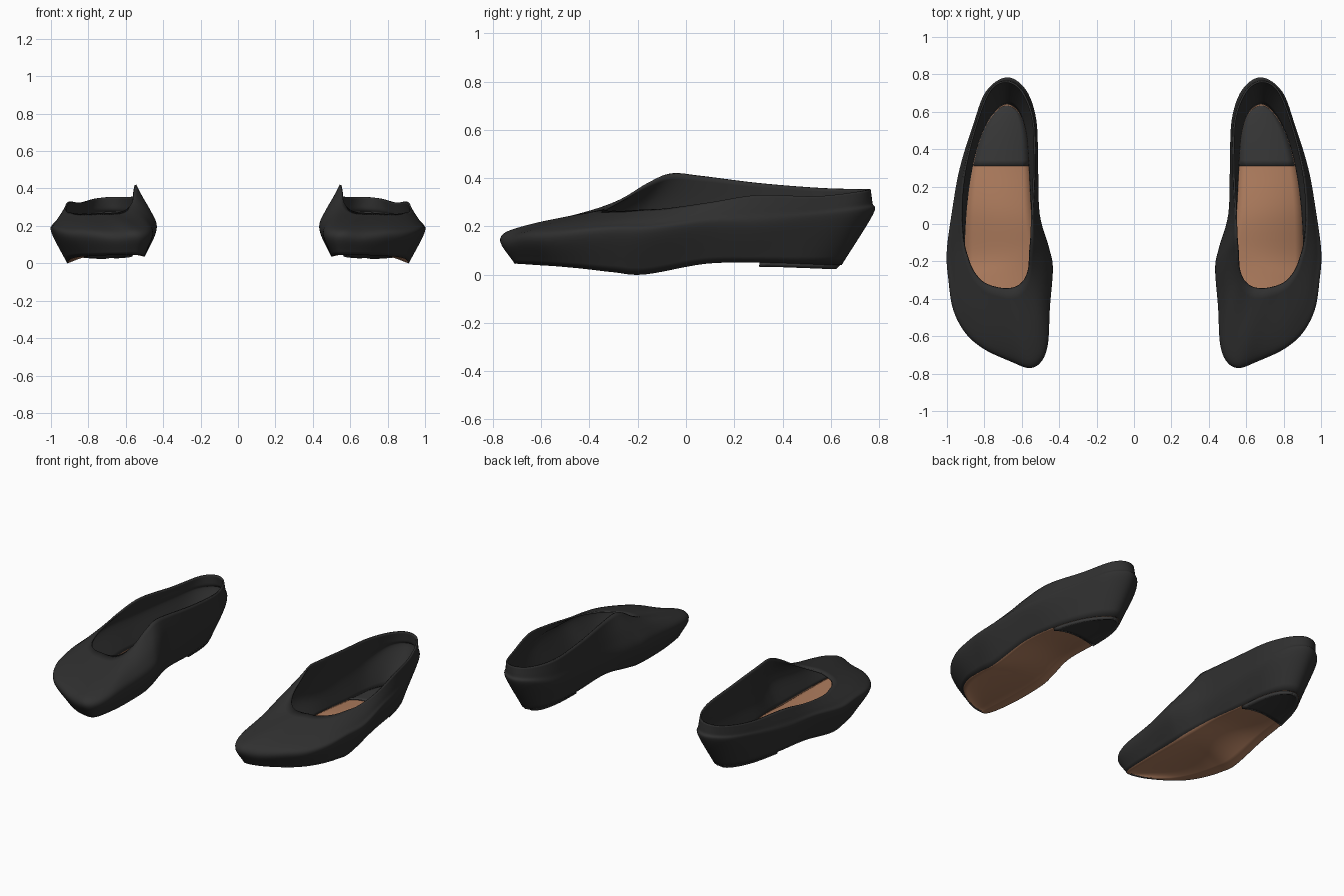
import bpy
from mathutils import Vector

if "Cube" in bpy.data.objects:
    bpy.data.objects.remove(bpy.data.objects["Cube"])

K = 6  # subdivisions per control segment


def material(name, rgb):
    m = bpy.data.materials.new(name)
    m.diffuse_color = (*rgb, 1)
    m.use_nodes = True
    m.node_tree.nodes["Principled BSDF"].inputs["Base Color"].default_value = m.diffuse_color
    return m


BLACK = material("black_leather", (0.029, 0.029, 0.029))
TAN = material("tan_sole", (0.44, 0.21, 0.115))
GREY = material("charcoal_heel", (0.038, 0.038, 0.038))

# Rings run toe -> outer side -> heel -> inner side (x, y, z)
SOLE = [(.56, -.71, .045), (.65, -.69, .045), (.76, -.62, .04), (.84, -.54, .035),
        (.89, -.43, .025), (.91, -.30, .01), (.912, -.17, .001), (.90, .08, .045),
        (.87, .30, .05), (.82, .48, .045), (.75, .60, .04), (.68, .645, .04),
        (.61, .60, .045), (.57, .48, .05), (.555, .30, .055), (.54, .05, .07),
        (.51, -.13, .05), (.50, -.24, .037), (.50, -.45, .035), (.51, -.61, .04),
        (.525, -.69, .045)]
WIDEST = [(.56, -.77, .15), (.66, -.735, .14), (.80, -.67, .15), (.90, -.585, .15),
          (.965, -.46, .16), (.99, -.30, .17), (.998, -.15, .17), (.968, .08, .2),
          (.928, .30, .2), (.86, .52, .22), (.79, .70, .24), (.68, .775, .25),
          (.58, .71, .24), (.525, .55, .2), (.515, .30, .19), (.505, .05, .18),
          (.455, -.13, .18), (.435, -.24, .18), (.45, -.45, .16), (.46, -.64, .15),
          (.495, -.735, .15)]
RIM = [(.68, -.345, .27), (.73, -.34, .27), (.78, -.325, .265), (.82, -.30, .265),
       (.86, -.25, .265), (.89, -.18, .27), (.915, -.08, .275), (.925, .10, .30),
       (.905, .30, .33), (.845, .54, .325), (.77, .72, .345), (.68, .765, .355),
       (.595, .71, .355), (.535, .55, .36), (.53, .30, .38), (.54, .06, .41),
       (.545, -.06, .42), (.555, -.15, .385), (.565, -.24, .33), (.59, -.30, .295),
       (.63, -.335, .275)]


def spline(p0, p1, p2, p3, t):
    return 0.5 * (2 * p1 + (p2 - p0) * t + (2 * p0 - 5 * p1 + 4 * p2 - p3) * t * t
                  + (3 * p1 - p0 - 3 * p2 + p3) * t ** 3)


def closed(points):
    p = [Vector(q) for q in points]
    n = len(p)
    return [spline(p[i - 1], p[i], p[(i + 1) % n], p[(i + 2) % n], s / K)
            for i in range(n) for s in range(K)]


def opened(p, steps):
    p = [2 * p[0] - p[1]] + p + [2 * p[-1] - p[-2]]
    out = [spline(*p[i:i + 4], s / steps) for i in range(len(p) - 3) for s in range(steps)]
    return out + [p[-2]]


def add_part(name, verts, faces, mat, thick):
    me = bpy.data.meshes.new(name)
    me.from_pydata([tuple(v) for v in verts], [], faces)
    me.materials.append(mat)
    me.validate()
    ob = bpy.data.objects.new(name, me)
    bpy.context.collection.objects.link(ob)
    sol = ob.modifiers.new("thickness", 'SOLIDIFY')
    sol.thickness = thick
    sol.offset = -1
    ob.modifiers.new("other_shoe", 'MIRROR')
    bpy.ops.object.select_all(action='DESELECT')
    ob.select_set(True)
    bpy.context.view_layer.objects.active = ob
    bpy.ops.object.shade_smooth_by_angle(angle=0.8)
    return ob


sole, widest, rim = closed(SOLE), closed(WIDEST), closed(RIM)
N = len(sole)

# Upper: walls and vamp lofted from sole edge to opening
verts, faces = [], []
for s, m, r in zip(sole, widest, rim):
    u = m.lerp(r, 0.25)
    u.z = m.z + 0.45 * (r.z - m.z)
    verts += opened([s, m, u, r], 6)
C = len(verts) // N
for i in range(N):
    a, b = i * C, (i + 1) % N * C
    faces += [(a + k, b + k, b + k + 1, a + k + 1) for k in range(C - 1)]
add_part("shoe_upper", verts, faces, BLACK, 0.01)


def sole_sheet(name, first, dz, scale, mat, thick):
    """Sheet of rungs across the sole outline, gently arched in the middle."""
    W = 8
    mid = Vector((.69, .46, 0))
    vs, fs = [], []
    last = 11 * K
    for j in range(first, last + 1):
        a, b = sole[j], sole[(22 * K - j) % N]
        arch = 0.08 * (a - b).length
        for c in range(W + 1):
            t = c / W
            p = a.lerp(b, t)
            p.x = mid.x + (p.x - mid.x) * scale
            p.y = mid.y + (p.y - mid.y) * scale
            p.z += dz + arch * 4 * t * (1 - t)
            vs.append(p)
    # the sheet closes to a point at its tips, so join those rungs as triangles
    for r in range(last - first):
        for c in range(W):
            a = r * (W + 1) + c
            b = a + W + 1
            if r == last - first - 1:
                fs.append((a, (last - first) * (W + 1), a + 1))
            elif r == 0 and first == K // 2:
                fs.append((0, b, b + 1))
            else:
                fs.append((a, b, b + 1, a + 1))
    return add_part(name, vs, fs, mat, thick)


sole_sheet("sole", K // 2, 0.008, 1.0, TAN, 0.008)
# Heel pads under and inside the shoe
sole_sheet("heel_block", 8 * K, 0.001, 0.97, GREY, 0.019)
sole_sheet("heel_sock", 8 * K, 0.015, 0.94, GREY, 0.006)
